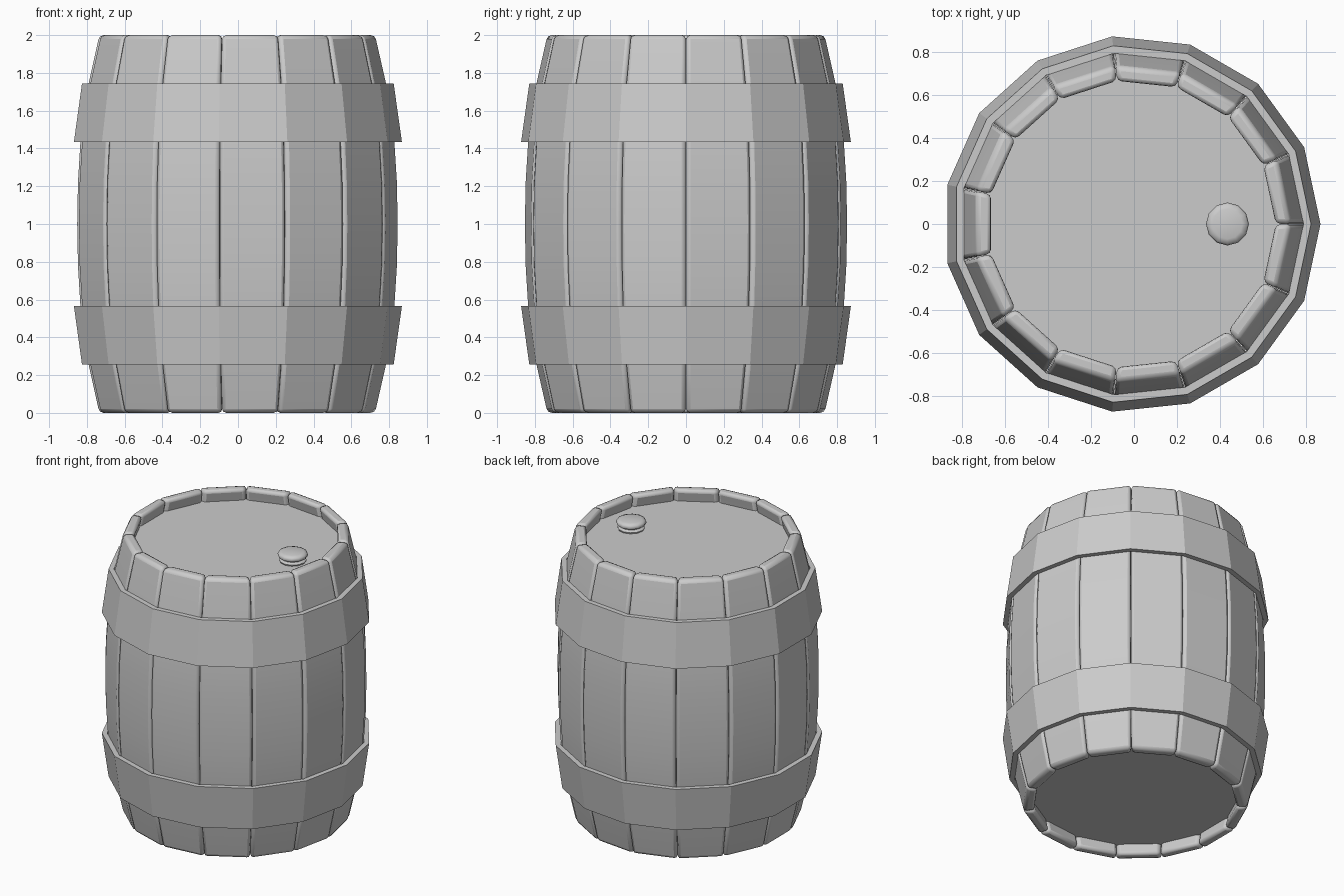
import bpy, bmesh
from math import cos, sin, tau, radians

if "Cube" in bpy.data.objects:
    bpy.data.objects.remove(bpy.data.objects["Cube"])

SIDES = 15
STEP = tau / SIDES
CX = -0.01  # the odd side count shifts the axis slightly to stay centred


def make(name, build, smooth=None):
    bm = bmesh.new()
    build(bm)
    bmesh.ops.remove_doubles(bm, verts=bm.verts, dist=1e-5)
    bmesh.ops.recalc_face_normals(bm, faces=bm.faces)
    mesh = bpy.data.meshes.new(name)
    bm.to_mesh(mesh)
    bm.free()
    ob = bpy.data.objects.new(name, mesh)
    bpy.context.collection.objects.link(ob)
    if smooth:
        bpy.ops.object.select_all(action='DESELECT')
        ob.select_set(True)
        bpy.context.view_layer.objects.active = ob
        bpy.ops.object.shade_smooth_by_angle(angle=radians(smooth))
    return ob


def lathe(bm, profile, sides, cx, closed):
    """Revolve (radius, z) points; closed joins the profile, open gets end caps."""
    rings = [[bm.verts.new((cx + r * cos(tau * i / sides), r * sin(tau * i / sides), z))
              for i in range(sides)] for r, z in profile]
    n = len(rings)
    for k in range(n if closed else n - 1):
        a, b = rings[k], rings[(k + 1) % n]
        for i in range(sides):
            j = (i + 1) % sides
            bm.faces.new((a[i], a[j], b[j], b[i]))
    if not closed:
        bm.faces.new(rings[0])
        bm.faces.new(rings[-1])


# Staves: bulging planks with rounded edges
half = [(0.0, 0.86), (0.22, 0.856), (0.43, 0.843), (0.6, 0.823), (0.75, 0.797), (1.0, 0.74)]
outline = [(1 - d, r) for d, r in half[:0:-1]] + [(1 + d, r) for d, r in half]


def staves(bm):
    for s in range(SIDES):
        a0, a1 = s * STEP, (s + 1) * STEP
        rows = []
        for z, r in outline:
            rows.append([bm.verts.new((CX + q * cos(a), q * sin(a), z))
                         for q, a in ((r, a0), (r, a1), (r - 0.075, a1), (r - 0.075, a0))])
        for lo, hi in zip(rows, rows[1:]):
            for i in range(4):
                j = (i + 1) % 4
                bm.faces.new((lo[i], lo[j], hi[j], hi[i]))
        bm.faces.new(rows[0])
        bm.faces.new(rows[-1])


def separate_staves(bm):
    # build, then shrink each plank a hair so neighbours are not welded
    staves(bm)
    for s in range(SIDES):
        mid = (s + 0.5) * STEP
        across = (-sin(mid), cos(mid))
        for v in bm.verts[:][s * len(outline) * 4:(s + 1) * len(outline) * 4]:
            side = (v.co.x - CX) * across[0] + v.co.y * across[1]
            d = -0.001 if side > 0 else 0.001
            v.co.x += across[0] * d
            v.co.y += across[1] * d


planks = make("staves", separate_staves, 35)
bev = planks.modifiers.new("rounded_edges", 'BEVEL')
bev.width = 0.022
bev.segments = 2
bev.limit_method = 'ANGLE'
bev.angle_limit = radians(45)

# Hoops: two conical bands, mirrored about mid height
T = 0.035
for name, sign in (("upper_hoop", 1), ("lower_hoop", -1)):
    band = [(0.878, 1 + sign * 0.433), (0.834, 1 + sign * 0.745),
            (0.834 - T, 1 + sign * 0.745), (0.878 - T, 1 + sign * 0.433)]
    make(name, lambda bm: lathe(bm, band, SIDES, CX, True))

# Recessed heads at both ends
for name, z0, z1 in (("lid", 1.87, 1.915), ("base", 0.085, 0.13)):
    make(name, lambda bm: lathe(bm, [(0.7, z0), (0.7, z1)], SIDES, CX, False))

# Mushroom-shaped bung on the lid
bung = [(0.085, 1.91), (0.09, 1.925), (0.07, 1.935), (0.07, 1.943),
        (0.095, 1.95), (0.1, 1.963), (0.093, 1.977), (0.07, 1.985)]
make("bung", lambda bm: lathe(bm, bung, 12, 0.435, False), 50)
